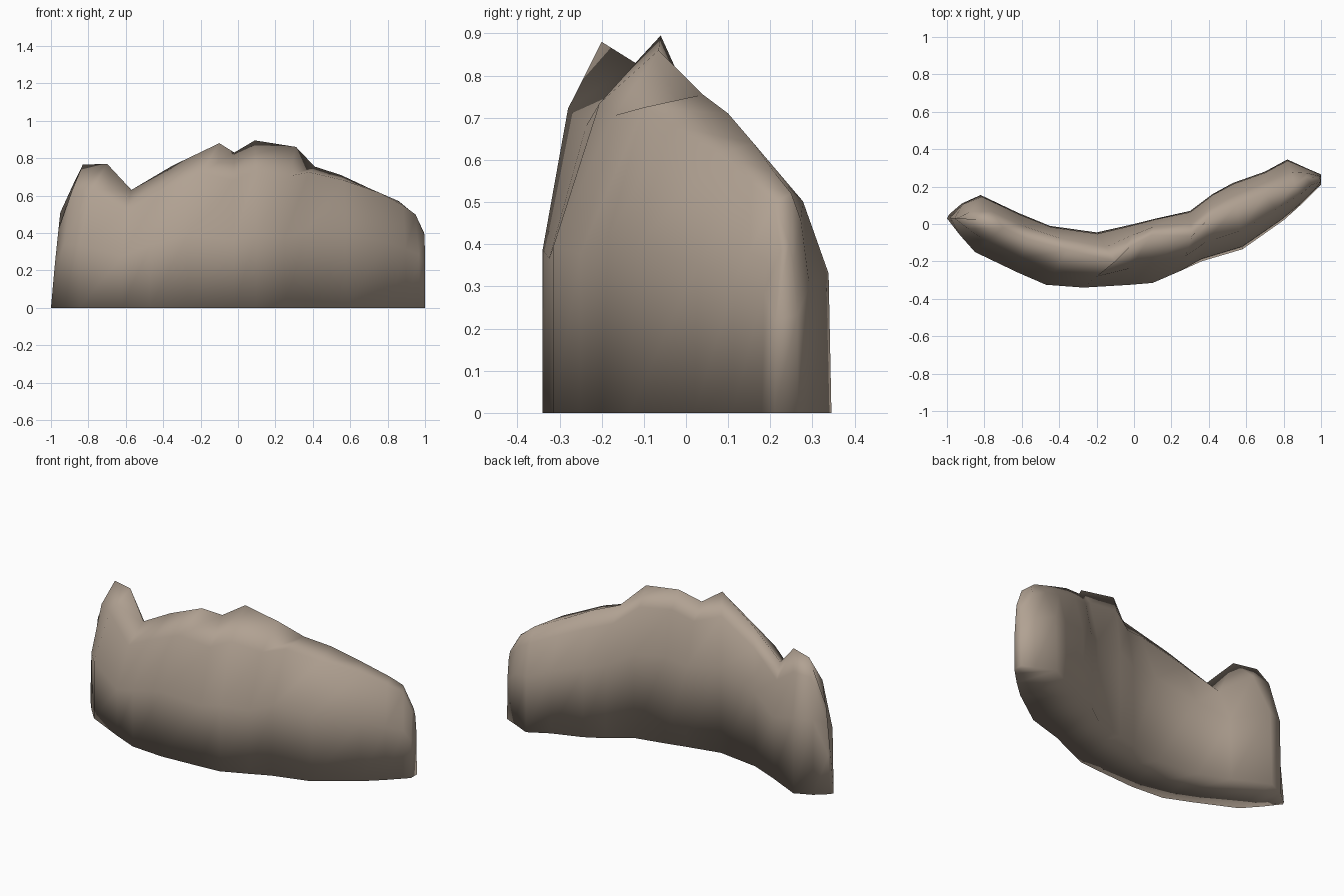
import bpy, bmesh
from mathutils import Vector

if "Cube" in bpy.data.objects:
    bpy.data.objects.remove(bpy.data.objects["Cube"])

# Stations along the curved rock: front foot (x,y), back foot (x,y), ridge (x,y,z)
stations = [
    ((-1.0, .03), (-.99, .05), (-.95, .03, .51)),
    ((-.93, -.06), (-.92, .11), (-.83, .02, .765)),
    ((-.85, -.15), (-.82, .155), (-.70, -.02, .77)),
    ((-.62, -.26), (-.62, .06), (-.57, -.08, .63)),
    ((-.47, -.325), (-.45, -.01), (-.35, -.14, .76)),
    ((-.27, -.34), (-.20, -.045), (-.10, -.20, .88)),
    ((-.02, -.325), (0, 0), (-.02, -.12, .83)),
    ((.10, -.315), (.12, .03), (.09, -.06, .895)),
    ((.25, -.25), (.30, .07), (.31, -.065, .86)),
    ((.36, -.20), (.42, .16), (.41, .04, .755)),
    ((.58, -.135), (.53, .22), (.55, .10, .71)),
    ((.80, .02), (.70, .28), (.70, .16, .64)),
    ((.90, .11), (.82, .345), (.86, .21, .57)),
    ((.97, .18), (.93, .295), (.92, .25, .52)),
    ((1.0, .21), (1.0, .265), (.995, .245, .40)),
]

# Flank shapes as (lean towards ridge, height share) for foot, middle, shoulder
TAPER = ((0, 0), (.4, .44), (.8, .82))
ROUND = ((0, 0), (.0, .44), (.43, .82))
BLOCK = ((0, 0), (.06, .55), (.42, .96))
BACK = ((0, 0), (.05, .58), (.5, .88))


def flank(foot, ridge, shape):
    # Points from the foot up to the shoulder
    pts = []
    for lean, height in shape:
        p = Vector((*foot, 0)).lerp(Vector((ridge[0], ridge[1], 0)), lean)
        p.z = ridge[2] * height
        pts.append(p)
    return pts


# Rock wall lofted through the stations
bm = bmesh.new()
rows = []
for k, (front, back, ridge) in enumerate(stations):
    front_shape = TAPER if k == 0 else BLOCK if k > 8 else ROUND
    back_shape = TAPER if k == 0 else BACK
    pts = (flank(front, ridge, front_shape) + [Vector(ridge)]
           + flank(back, ridge, back_shape)[::-1])
    rows.append([bm.verts.new(p) for p in pts])
for a, b in zip(rows, rows[1:]):
    n = len(a)
    for i in range(n):
        j = (i + 1) % n
        bm.faces.new((a[i], b[i], b[j], a[j]))
bm.faces.new(rows[0])
bm.faces.new(rows[-1][::-1])
bmesh.ops.recalc_face_normals(bm, faces=bm.faces)

# Soft shading runs over the whole rock, underside included
for f in bm.faces:
    f.smooth = True
mesh = bpy.data.meshes.new("rock_wall")
bm.to_mesh(mesh)
bm.free()

rock = bpy.data.objects.new("rock_wall", mesh)
bpy.context.collection.objects.link(rock)
stone = bpy.data.materials.new("warm grey stone")
stone.diffuse_color = (.44, .36, .29, 1)
stone.use_nodes = True
stone.node_tree.nodes["Principled BSDF"].inputs["Base Color"].default_value = stone.diffuse_color
mesh.materials.append(stone)
